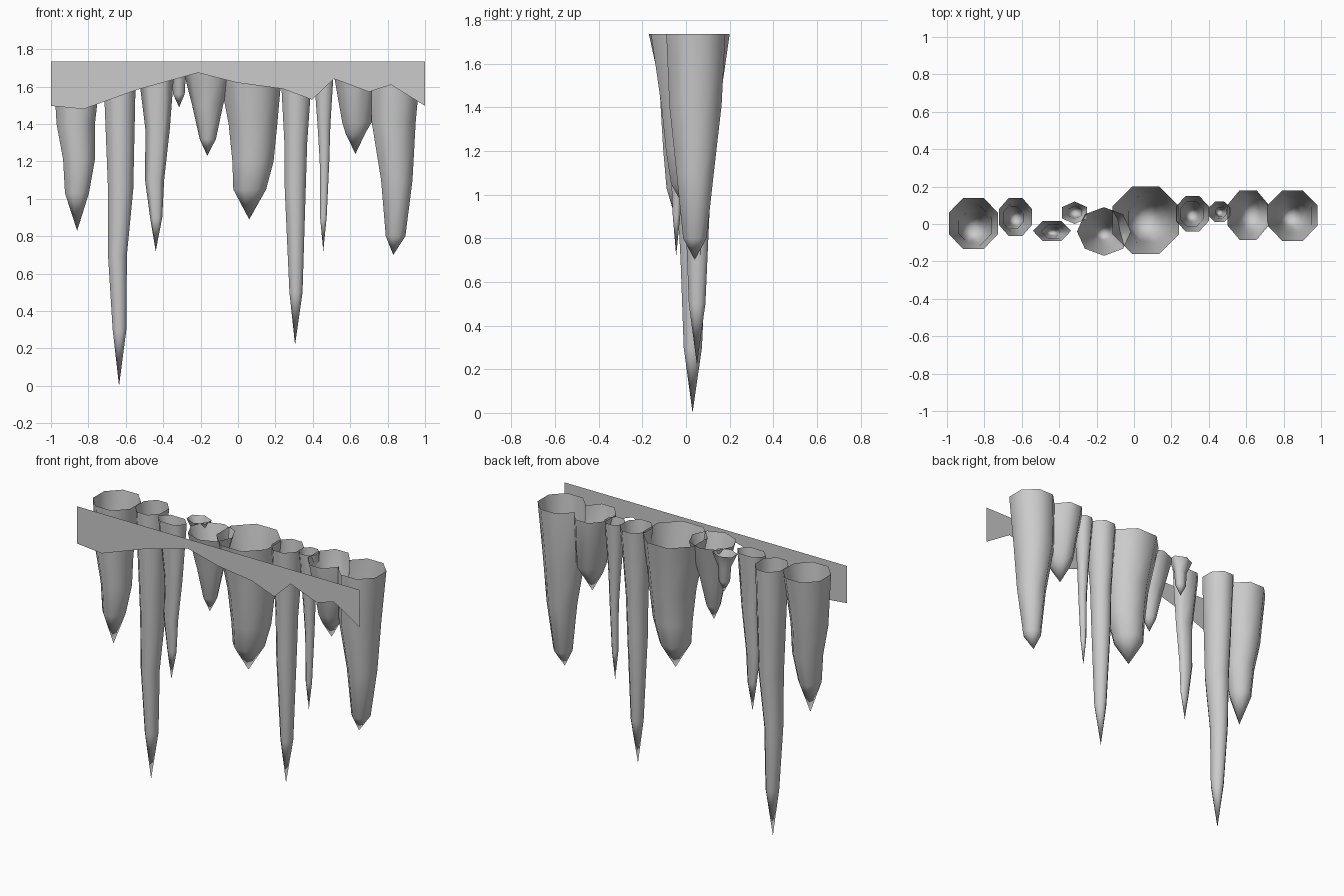
import bpy, bmesh
from math import cos, sin, pi

if "Cube" in bpy.data.objects:
    bpy.data.objects.remove(bpy.data.objects["Cube"])

TOP = 1.735


def finish(name, bm, smooth):
    me = bpy.data.meshes.new(name)
    bm.to_mesh(me)
    bm.free()
    for p in me.polygons:
        p.use_smooth = smooth
    ob = bpy.data.objects.new(name, me)
    bpy.context.collection.objects.link(ob)
    return ob


def icicle(name, y_range, rings, tip, sides=8, phase=0.5, open_side=None):
    """Open-topped spike. rings: (z, x_min, x_max); y width follows x width."""
    bm = bmesh.new()
    ang = [2 * pi * (i + phase) / sides for i in range(sides)]
    kx = max(abs(cos(a)) for a in ang)
    ky = max(abs(sin(a)) for a in ang)
    yc0 = sum(y_range) / 2
    ry0 = (y_range[1] - y_range[0]) / 2
    w0 = rings[0][2] - rings[0][1]
    loops = []
    for z, x0, x1 in rings:
        t = (TOP - z) / (TOP - tip[2])
        yc = yc0 + (tip[1] - yc0) * t
        ry = ry0 * (x1 - x0) / w0
        loops.append([bm.verts.new(((x0 + x1) / 2 + (x1 - x0) / 2 * cos(a) / kx,
                                    yc + ry * sin(a) / ky, z)) for a in ang])
    for r, (up, low) in enumerate(zip(loops, loops[1:])):
        for i in range(sides):
            if r == 0 and i == open_side:      # shared mouth with a neighbour
                continue
            j = (i + 1) % sides
            bm.faces.new((up[j], up[i], low[i], low[j]))
    end = bm.verts.new(tip)
    for i in range(sides):
        bm.faces.new((loops[-1][(i + 1) % sides], loops[-1][i], end))
    return finish(name, bm, True)


# Icicles from left to right
icicle("icicle_01", (-.134, .14), [(TOP, -.99, -.727), (1.4, -.97, -.765),
       (1.21, -.935, -.765), (1.03, -.925, -.797)], (-.86, -.03, .83))
icicle("icicle_02", (-.064, .139), [(TOP, -.722, -.545), (1.05, -.695, -.56),
       (.7, -.695, -.594), (.3, -.67, -.597)], (-.636, .03, 0))
icicle("icicle_03", (-.09, .016), [(TOP, -.54, -.337), (1.37, -.495, -.365),
       (1.1, -.497, -.395), (.9, -.47, -.405)], (-.44, -.045, .72), 6, 0)
icicle("icicle_04", (0, .12), [(TOP, -.385, -.25), (1.65, -.352, -.28),
       (1.56, -.347, -.285)], (-.315, .065, 1.49), 6)
icicle("icicle_05", (-.17, .09), [(TOP, -.305, -.016), (1.5, -.245, -.08),
       (1.32, -.205, -.118)], (-.164, -.05, 1.23), 8, 0)
icicle("icicle_06", (-.16, .2), [(TOP, -.115, .24), (1.4, -.05, .21),
       (1.2, -.03, .19), (1.05, -.025, .15)], (.06, .02, .89))
icicle("icicle_07", (-.04, .15), [(TOP, .225, .4), (1.3, .248, .37),
       (1.05, .25, .362), (.5, .275, .345)], (.305, .05, .22))
icicle("icicle_08", (.01, .12), [(TOP, .4, .515), (1.4, .425, .494),
       (1.2, .437, .488), (.9, .439, .474)], (.456, .065, .72))
# The last two merge at the mouth, so their touching walls are left out
icicle("icicle_09", (-.085, .18), [(TOP, .5, .72), (1.41, .557, .715),
       (1.35, .575, .68)], (.628, .05, 1.24), open_side=7)
icicle("icicle_10", (-.09, .18), [(TOP, .715, .98), (1.41, .715, .95),
       (1.1, .765, .933), (.8, .79, .895)], (.83, .04, .7), open_side=3)

# Flat fringe sheet hanging across the front
edge = [(-1, 1.497), (-.825, 1.48), (-.54, 1.583), (-.214, 1.674), (0, 1.62),
        (.24, 1.588), (.396, 1.53), (.513, 1.642), (.70, 1.572), (.818, 1.61), (1, 1.497)]
bm = bmesh.new()
cols = [(bm.verts.new((x, -.2, z)), bm.verts.new((x, -.2, TOP))) for x, z in edge]
for a, b in zip(cols, cols[1:]):
    bm.faces.new((a[0], b[0], b[1], a[1]))
finish("front_ice_sheet", bm, False)
